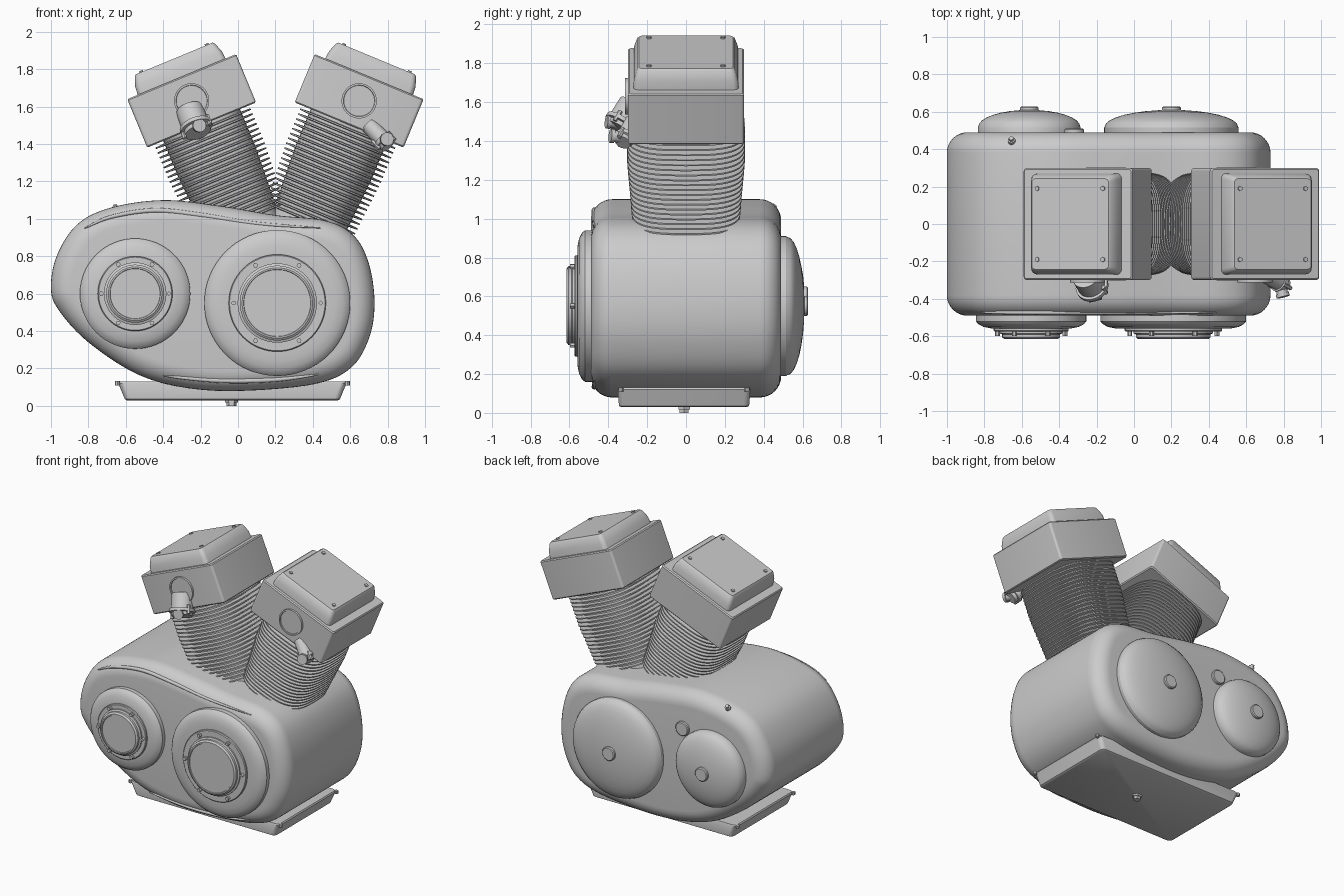
import bpy
from math import sin, cos, pi, radians, copysign
from mathutils import Matrix, Vector

cube = bpy.data.objects.get("Cube")
if cube:
    bpy.data.objects.remove(cube)

grey = bpy.data.materials.new("cast_grey")
grey.use_nodes = True
COLOUR = (0.6, 0.6, 0.6, 1)
grey.diffuse_color = COLOUR
grey.node_tree.nodes["Principled BSDF"].inputs["Base Color"].default_value = COLOUR


def loft(name, rings, matrix=None, angle=35):
    """Skin closed rings of equal length and cap both ends."""
    n = len(rings[0])
    verts = [p for ring in rings for p in ring]
    faces = [(k * n + i, k * n + (i + 1) % n, (k + 1) * n + (i + 1) % n, (k + 1) * n + i)
             for k in range(len(rings) - 1) for i in range(n)]
    faces += [tuple(reversed(range(n))), tuple(range(len(verts) - n, len(verts)))]
    mesh = bpy.data.meshes.new(name)
    mesh.from_pydata(verts, [], faces)
    mesh.materials.append(grey)
    mesh.polygons.foreach_set("use_smooth", [True] * len(faces))
    mesh.set_sharp_from_angle(angle=radians(angle))
    obj = bpy.data.objects.new(name, mesh)
    bpy.context.collection.objects.link(obj)
    if matrix:
        obj.matrix_world = matrix
    return obj


def oval(a, b, z, power=2, n=64):
    """Superellipse ring; a power of 2 gives an ellipse."""
    def wave(v):
        return copysign(abs(v) ** (2 / power), v)
    return [(a * wave(cos(2 * pi * i / n)), b * wave(sin(2 * pi * i / n)), z) for i in range(n)]


def rounded_rect(a, b, r, z, steps=4):
    ring = []
    for q, (sx, sy) in enumerate([(1, 1), (-1, 1), (-1, -1), (1, -1)]):
        for s in range(steps + 1):
            t = (q + s / steps) * pi / 2
            ring.append((sx * (a - r) + r * cos(t), sy * (b - r) + r * sin(t), z))
    return ring


def turned(name, place, axis, profile, n=64):
    """Lathe a (radius, height) profile along an axis starting at place."""
    m = Matrix.Translation(place) @ Vector(axis).to_track_quat('Z', 'Y').to_matrix().to_4x4()
    return loft(name, [oval(r, r, h, n=n) for r, h in profile], m, 30)


def spline(points, closed=True, steps=8):
    """Catmull-Rom curve through 2D points."""
    pts = [Vector(p) for p in points]
    n, out = len(pts), []
    for i in range(n if closed else n - 1):
        a, b, c, d = [pts[(i + k) % n] if closed else pts[min(max(i + k, 0), n - 1)]
                      for k in (-1, 0, 1, 2)]
        for s in range(steps):
            t = s / steps
            out.append(0.5 * (2 * b + (c - a) * t + (2 * a - 5 * b + 4 * c - d) * t * t
                              + (3 * b - a - 3 * c + d) * t ** 3))
    return out


# Crankcase: an egg-like outline with rounded front and back edges
outline = spline([(-1, .62), (-.97, .8), (-.86, .97), (-.68, 1.06), (-.4, 1.1), (-.1, 1.07),
                  (.2, 1.02), (.47, .99), (.62, .91), (.7, .76), (.73, .55), (.7, .36),
                  (.6, .2), (.4, .115), (0, .08), (-.3, .1), (-.55, .175), (-.8, .34), (-.95, .5)])


def case_ring(y, inset):
    ring = []
    for i, p in enumerate(outline):
        t = (outline[(i + 1) % len(outline)] - outline[i - 1]).normalized()
        q = p + Vector((t.y, -t.x)) * inset
        ring.append((q.x, y, q.y))
    return ring


R, HALF = .11, .49
quarter = [pi / 2 * k / 8 for k in range(9)]
rings = [case_ring(-HALF + R * (1 - sin(t)), R * (1 - cos(t))) for t in reversed(quarter)]
rings += [case_ring(HALF - R * (1 - sin(t)), R * (1 - cos(t))) for t in quarter]
loft("crankcase", rings)

# Slim raised seams along the top and bottom of the front
for name, pts in (("upper_seam", [(-.82, .95), (-.68, 1.01), (-.45, 1.045), (-.2, 1.02), (.1, .975), (.47, .95)]),
                  ("lower_seam", [(-.4, .16), (-.1, .135), (.2, .14), (.45, .17)])):
    path = spline(pts, closed=False)
    curve = bpy.data.curves.new(name, 'CURVE')
    curve.dimensions = '3D'
    curve.bevel_depth = .013
    curve.materials.append(grey)
    line = curve.splines.new('POLY')
    line.points.add(len(path) - 1)
    for i, (pt, p) in enumerate(zip(line.points, path)):
        pt.co = (p.x, -.473, p.y, 1)
        pt.radius = max(.05, sin(pi * i / (len(path) - 1))) ** .5
    bpy.context.collection.objects.link(bpy.data.objects.new(name, curve))

# Round covers on the front and domes on the back
for name, x, z, disc, ring, cap, dome in (("drive", .21, .55, .39, .26, .2, .36),
                                          ("timing", -.55, .6, .295, .2, .155, .275)):
    turned(name + "_cover", (x, -.46, z), (0, -1, 0),
           [(disc, 0), (disc, .06), (disc - .012, .075), (disc - .04, .09), (disc - .08, .098), (ring, .1)])
    turned(name + "_flange", (x, -.55, z), (0, -1, 0), [(ring, 0), (ring, .02), (ring - .005, .025)])
    turned(name + "_cap", (x, -.56, z), (0, -1, 0),
           [(cap + .012, 0), (cap + .012, .025), (cap, .03), (cap, .046), (cap - .012, .055),
            (cap - .02, .055), (cap - .022, .05)])
    for k in range(6):
        t = k * pi / 3
        r = (ring + cap) / 2 + .003
        turned(name + "_cover_bolt", (x + r * cos(t), -.57, z + r * sin(t)), (0, -1, 0),
               [(.013, 0), (.013, .028)], 6 if k else 4)
    turned(name + "_dome", (x - .01, .47, z), (0, 1, 0),
           [(dome, 0), (dome, .045)] + [(dome * cos(t) * .985 + .002, .05 + .09 * sin(t))
                                        for t in quarter[:-1]] + [(.01, .14)])
    turned(name + "_dome_knob", (x - .01, .6, z), (0, 1, 0), [(.05, 0), (.05, .022), (.044, .028)], 32)

# Small plug and sensor on the back of the case
turned("case_plug", (-.32, .48, .83), (0, 1, 0), [(.052, 0), (.052, .025), (.046, .03)], 32)
turned("case_sensor", (-.65, .42, 1.02), (-.1, .6, .8), [(.02, 0), (.02, .05), (.012, .05), (.012, .065)], 16)

# Finned barrels, heads and rocker covers, leaning either side of the crank
FINS, START, STEP = 20, .47, .028
for side, lean in (("right", -22.5), ("left", 22.5)):
    m = Matrix.Translation((.2, 0, .55)) @ Matrix.Rotation(radians(lean), 4, 'Y')
    rings = [oval(.2, .24, .35, 3)]
    for k in range(FINS):
        d, s = START + k * STEP, .91 + .09 * min(1, k / 12)
        core, fin = (.222 * s, .262 * s), (.275 * s, .303 * s)
        rings += [oval(*core, d, 3), oval(*fin, d + .003, 3), oval(*fin, d + .011, 3), oval(*core, d + .014, 3)]
    rings.append(oval(.222, .262, 1.06, 3))
    loft(side + "_barrel", rings, m, 30)
    loft(side + "_head", [rounded_rect(.308, .292, .012, 1.03), rounded_rect(.315, .299, .016, 1.037),
                          rounded_rect(.315, .299, .016, 1.303), rounded_rect(.308, .292, .012, 1.31)], m)
    loft(side + "_rocker_cover", [rounded_rect(.255, .272, .03, 1.30), rounded_rect(.25, .268, .03, 1.355),
                                  rounded_rect(.232, .252, .025, 1.405), rounded_rect(.222, .242, .02, 1.415)], m)
    for u in (-1, 1):
        for v in (-1, 1):
            turned(side + "_cover_screw", m @ Vector((u * .19, v * .19, 1.41)), m.to_3x3() @ Vector((0, 0, 1)),
                   [(.013, 0), (.013, .013)], 6)
    turned(side + "_port", m @ Vector((0, -.29, 1.17)), (0, -1, 0),
           [(.094, 0), (.094, .024), (.084, .024), (.082, .018)], 48)

# Port elbows below the heads
for name, place, axis, r, length in (("right_elbow", (-.25, -.29, 1.56), (.3, -.5, -.8), .075, .12),
                                     ("left_elbow", (.72, -.28, 1.48), (.62, -.35, -.65), .045, .13)):
    turned(name, place, axis, [(r, -.03), (r, length * .6), (r * 1.18, length * .62), (r * 1.18, length * .8),
                               (r * .95, length * .82), (r * .95, length), (r * .7, length)], 32)
    end = Vector(place) + Vector(axis).normalized() * length * .7
    turned(name + "_nozzle", end, (.25, -1, .1), [(.03, 0), (.03, .06), (.036, .06), (.036, .08), (.02, .08)], 24)
    for t in (-1, 1):
        turned(name + "_bolt", end + Vector((t * r * .9, -.02, t * r * .5)), axis, [(.012, -.03), (.012, .03)], 6)

# Sump pan with corner tabs and drain plug
pan = Matrix.Translation((-.03, -.01, 0))
loft("sump_pan", [rounded_rect(.565, .325, .02, .03), rounded_rect(.575, .335, .03, .036),
                  rounded_rect(.61, .342, .03, .12), rounded_rect(.605, .338, .03, .13)], pan)
for u in (-1, 1):
    for v in (-1, 1):
        turned("pan_bolt", (-.03 + u * .615, -.01 + v * .325, .11), (0, 0, 1), [(.013, 0), (.013, .022)], 8)
turned("drain_plug", (-.035, -.01, .04), (0, 0, -1), [(.034, 0), (.034, .022), (.026, .022), (.026, .04)], 6)
